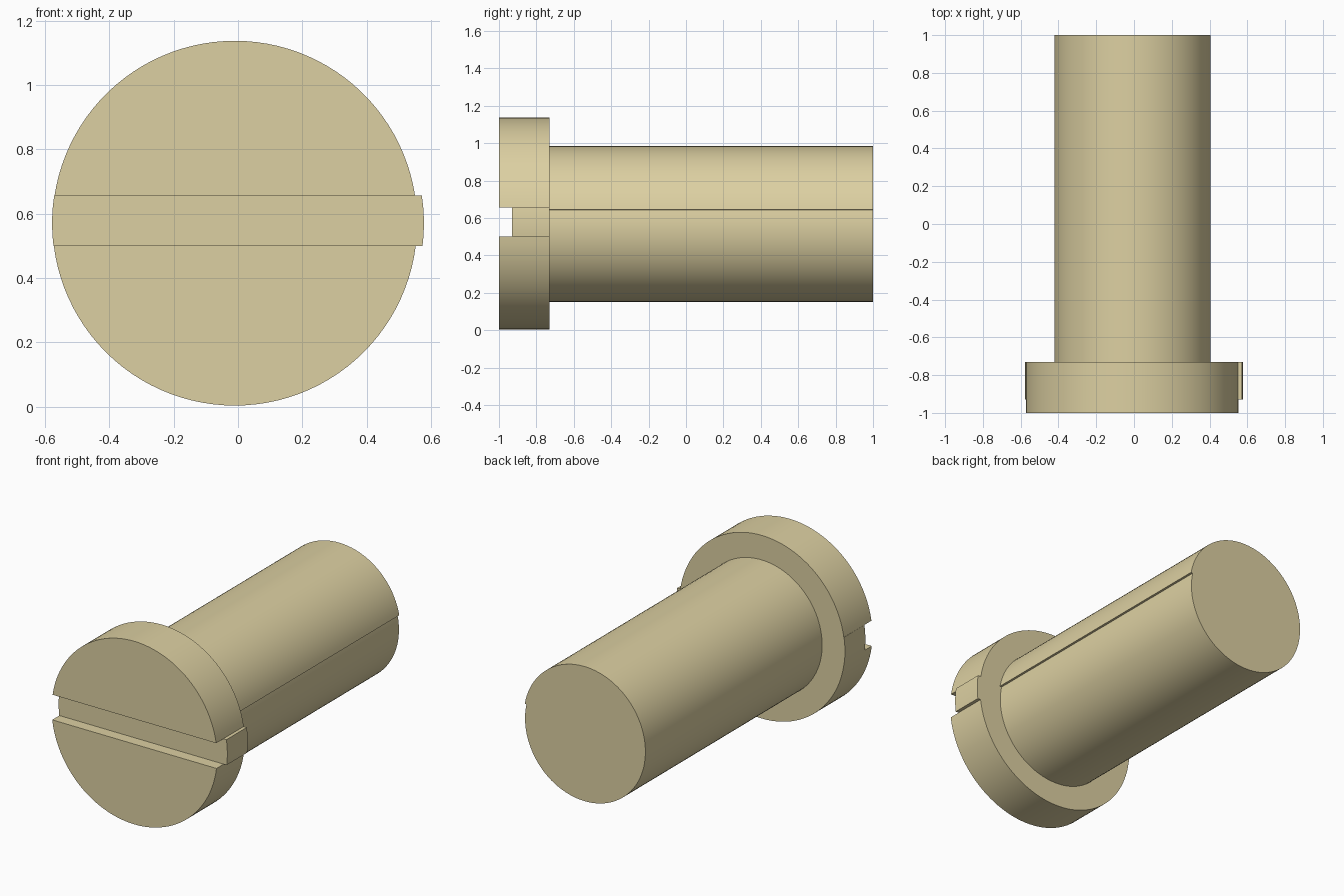
import bpy, bmesh
from math import sin, cos, asin, pi

if "Cube" in bpy.data.objects:
    bpy.data.objects.remove(bpy.data.objects["Cube"])

CX, CZ, R = -0.01, 0.57, 0.567        # head circle
SLOT_LOW, SLOT_HIGH = 0.50, 0.656     # slot height range
HEAD_FRONT, SLOT_FLOOR, HEAD_BACK, TIP = -1.0, -0.93, -0.73, 1.0


def arc(cx, cz, radius, a0, a1, steps):
    """Points along an arc in the xz plane; radius may depend on progress 0..1."""
    pts = []
    for i in range(steps + 1):
        t = i / steps
        a = a0 + (a1 - a0) * t
        r = radius(t) if callable(radius) else radius
        pts.append((cx + r * cos(a), cz + r * sin(a)))
    return pts


def extrude(name, profile, y0, y1):
    """Solid prism from an xz profile, running along y."""
    bm = bmesh.new()
    face = bm.faces.new([bm.verts.new((x, y0, z)) for x, z in profile])
    geo = bmesh.ops.extrude_face_region(bm, geom=[face])["geom"]
    moved = [g for g in geo if isinstance(g, bmesh.types.BMVert)]
    bmesh.ops.translate(bm, vec=(0, y1 - y0, 0), verts=moved)
    bmesh.ops.recalc_face_normals(bm, faces=bm.faces)
    mesh = bpy.data.meshes.new(name)
    bm.to_mesh(mesh)
    bm.free()
    obj = bpy.data.objects.new(name, mesh)
    bpy.context.collection.objects.link(obj)
    bpy.ops.object.select_all(action='DESELECT')
    obj.select_set(True)
    bpy.context.view_layer.objects.active = obj
    bpy.ops.object.shade_smooth_by_angle(angle=pi / 6)
    mat = bpy.data.materials.get("tan") or bpy.data.materials.new("tan")
    mat.diffuse_color = (0.72, 0.63, 0.36, 1)
    mat.use_nodes = True
    mat.node_tree.nodes["Principled BSDF"].inputs["Base Color"].default_value = mat.diffuse_color
    mesh.materials.append(mat)
    return obj


# Head halves above and below the screwdriver slot
hi = asin((SLOT_HIGH - CZ) / R)
lo = asin((SLOT_LOW - CZ) / R)
extrude("head_upper", arc(CX, CZ, R, hi, pi - hi, 48), HEAD_FRONT, HEAD_BACK)
extrude("head_lower", arc(CX, CZ, R, lo, -pi - lo, 48), HEAD_FRONT, HEAD_BACK)

# Slot floor strip, standing slightly proud of the head on the right
left = arc(CX, CZ, R + 0.001, pi - hi, pi - lo, 8)
right = arc(-CX, CZ, R + 0.001, lo, hi, 8)
extrude("slot_floor", left + right, SLOT_FLOOR, HEAD_BACK)

# Shank with a shallow lengthwise seam where its round closes
seam = asin(0.077 / 0.416)
shank_radius = lambda t: 0.417 - 0.012 * max(0, (t - 0.8) / 0.2) ** 1.5
extrude("shank", arc(-0.005, 0.568, shank_radius, seam, seam + 2 * pi, 96),
        HEAD_BACK, TIP)
